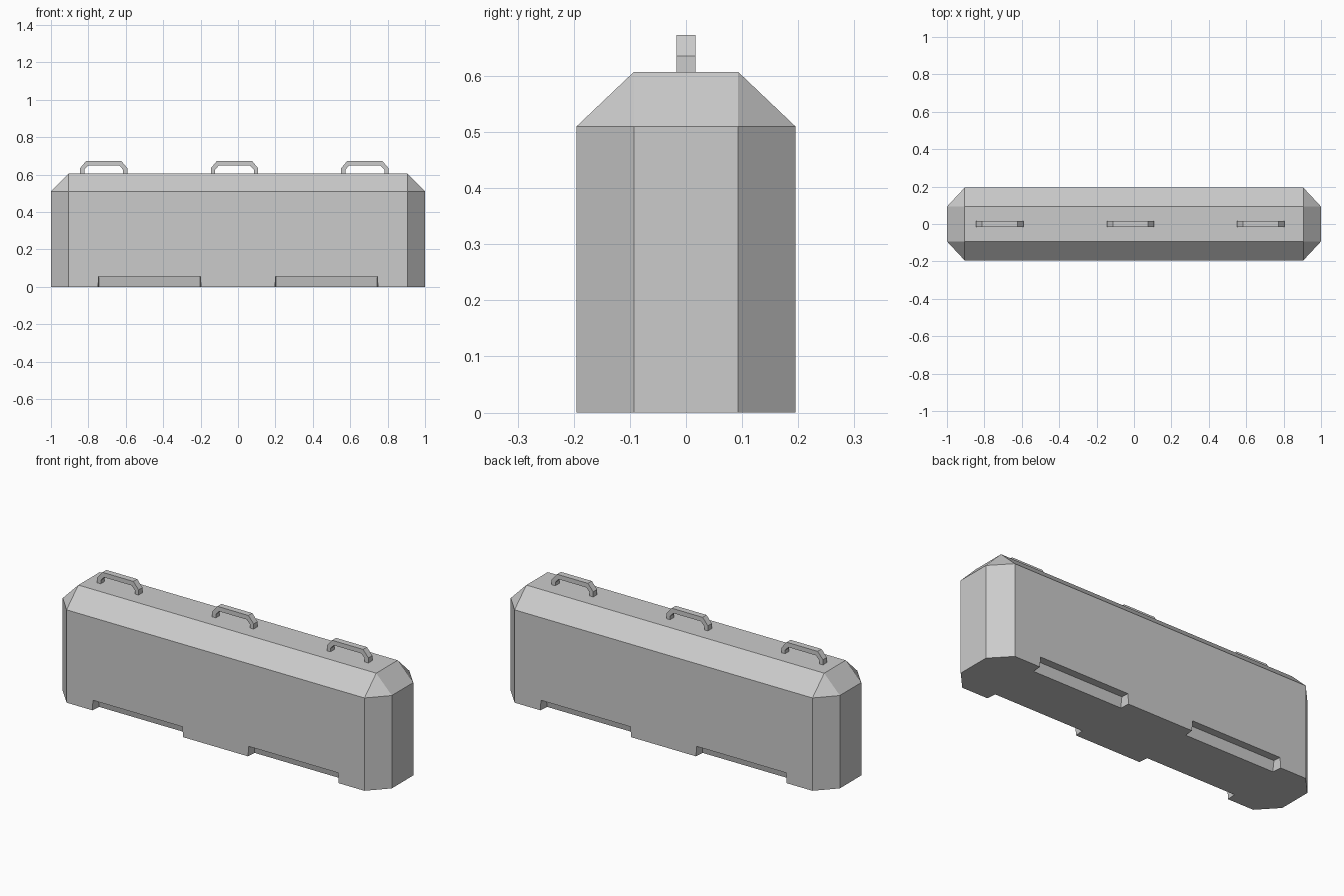
import bpy
import bmesh
from mathutils import Vector

cube = bpy.data.objects.get("Cube")
if cube:
    bpy.data.objects.remove(cube, do_unlink=True)

# Single flat material
concrete = bpy.data.materials.new("concrete grey")
concrete.use_nodes = True
grey = (0.6, 0.6, 0.6, 1)
concrete.diffuse_color = grey
concrete.node_tree.nodes["Principled BSDF"].inputs["Base Color"].default_value = grey


def add_object(name, bm):
    bmesh.ops.recalc_face_normals(bm, faces=bm.faces)
    mesh = bpy.data.meshes.new(name)
    bm.to_mesh(mesh)
    bm.free()
    mesh.materials.append(concrete)
    obj = bpy.data.objects.new(name, mesh)
    bpy.context.collection.objects.link(obj)
    return obj


def hull(name, points):
    bm = bmesh.new()
    for p in points:
        bm.verts.new(p)
    bmesh.ops.convex_hull(bm, input=bm.verts)
    bmesh.ops.dissolve_limit(bm, angle_limit=0.01, verts=bm.verts, edges=bm.edges)
    return add_object(name, bm)


# Barrier body: chamfered corners and top edges, sharp bottom edge
X, Y, Z = 1.0, 0.195, 0.607
XI, YI, ZI = 0.905, 0.093, 0.51
signs = [(sx, sy) for sx in (-1, 1) for sy in (-1, 1)]
points = []
for sx, sy in signs:
    points.append((sx * XI, sy * YI, Z))
    for z in (0, ZI):
        points += [(sx * X, sy * YI, z), (sx * XI, sy * Y, z)]
body = hull("barrier_body", points)

# Lifting slots along the bottom of both long sides, tapering inwards
for centre in (-0.473, 0.473):
    for side in (-1, 1):
        points = []
        for sx in (-1, 1):
            for half, y, z in ((0.278, 0.21, -0.02), (0.273, 0.21, 0.056),
                               (0.272, 0.139, -0.02), (0.269, 0.153, 0.056)):
                points.append((centre + sx * half, side * y, z))
        cutter = hull("slot_cutter", points)
        cutter.hide_render = True
        mod = body.modifiers.new("slot", 'BOOLEAN')
        mod.operation = 'DIFFERENCE'
        mod.solver = 'EXACT'
        mod.object = cutter
        bpy.context.view_layer.objects.active = body
        bpy.ops.object.modifier_apply(modifier=mod.name)
        bpy.data.objects.remove(cutter, do_unlink=True)

# Lifting handles: an angular arch with a rectangular section
outer = [(0.126, Z - 0.002), (0.126, 0.635), (0.094, 0.673)]
inner = [(0.104, Z - 0.002), (0.104, 0.626), (0.084, 0.648)]


def arch(profile):
    return [(-x, z) for x, z in profile] + [(x, z) for x, z in reversed(profile)]


for label, centre in (("right", -0.718), ("middle", -0.019), ("left", 0.678)):
    bm = bmesh.new()
    rings = [[bm.verts.new((centre + x, y, z)) for x, z in arch(profile)]
             for profile, y in ((outer, -0.017), (outer, 0.017),
                                (inner, 0.017), (inner, -0.017))]
    for a, b in zip(rings, rings[1:] + rings[:1]):
        for i in range(len(a) - 1):
            bm.faces.new((a[i], a[i + 1], b[i + 1], b[i]))
    for end in (0, -1):
        bm.faces.new([ring[end] for ring in rings])
    add_object(label + "_lifting_handle", bm)
